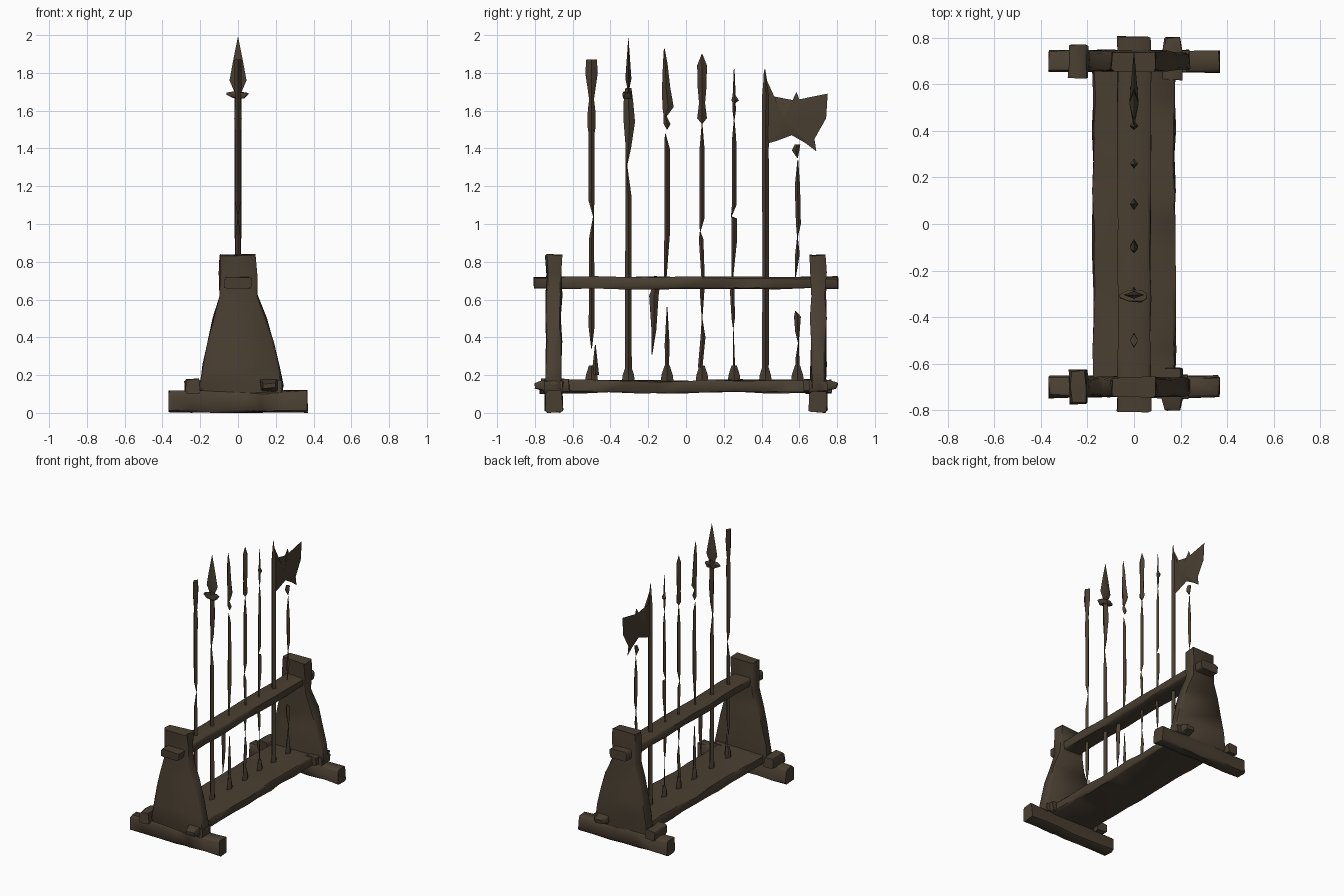
import bpy
import bmesh
import math
import random
from mathutils import Vector

random.seed(4)
if "Cube" in bpy.data.objects:
    bpy.data.objects.remove(bpy.data.objects["Cube"], do_unlink=True)

wood = bpy.data.materials.new("dark brown wood")
wood.use_nodes = True
brown = (0.068, 0.049, 0.031, 1)
wood.diffuse_color = brown
shader = wood.node_tree.nodes["Principled BSDF"]
shader.inputs["Base Color"].default_value = brown
shader.inputs["Roughness"].default_value = 0.9


def finish(name, bm):
    """Turn a bmesh into a shaded, coloured object."""
    bmesh.ops.recalc_face_normals(bm, faces=bm.faces)
    mesh = bpy.data.meshes.new(name)
    bm.to_mesh(mesh)
    bm.free()
    mesh.materials.append(wood)
    obj = bpy.data.objects.new(name, mesh)
    bpy.context.collection.objects.link(obj)
    bpy.ops.object.select_all(action="DESELECT")
    obj.select_set(True)
    bpy.context.view_layer.objects.active = obj
    bpy.ops.object.shade_smooth_by_angle(angle=math.radians(50))
    return obj


def skin(bm, rings):
    """Join rings of points into a closed tube."""
    loops = [[bm.verts.new(p) for p in ring] for ring in rings]
    count = len(loops[0])
    for low, high in zip(loops, loops[1:]):
        for i in range(count):
            j = (i + 1) % count
            bm.faces.new((low[i], low[j], high[j], high[i]))
    bm.faces.new(loops[0][::-1])
    bm.faces.new(loops[-1])


def worn_corners(a, b):
    """Outline of a rectangle with chipped corners."""
    c = min(a, b) * 0.25
    corner = [(a, b - c), (a - c, b)]
    half = corner + [(-x, y) for x, y in corner[::-1]]
    return half + [(-x, -y) for x, y in half]


def timber(name, axis, sections, wobble=0.005):
    """Rough timber; each section is (centre, half size, half size)."""
    rings = []
    for centre, a, b in sections:
        ring = []
        for u, v in worn_corners(a, b):
            offset = {"x": (0, u, v), "y": (u, 0, v), "z": (u, v, 0)}[axis]
            noise = Vector([random.uniform(-wobble, wobble) for _ in range(3)])
            ring.append(Vector(centre) + Vector(offset) + noise)
        rings.append(ring)
    bm = bmesh.new()
    skin(bm, rings)
    for v in bm.verts:
        v.co.z = max(v.co.z, 0)
    return finish(name, bm)


def beam(name, axis, centre, half, a, b, steps, wobble=0.005):
    """Straight timber split into a few uneven lengths."""
    direction = Vector([float(axis == k) for k in "xyz"])
    sections = []
    for i in range(steps + 1):
        t = 2 * i / steps - 1
        sections.append((Vector(centre) + direction * half * t, a, b))
    return timber(name, axis, sections, wobble)


# End frames: foot, tapered panel with square head, pegs and tenons
for side, word in ((-1, "front"), (1, "back")):
    y = 0.7 * side
    beam(word + "_foot", "x", (0, y, 0.06), 0.365, 0.046, 0.056, 6)
    panel = [(0.02, 0.1, 0.2), (0.02, 0.14, 0.22), (0.015, 0.25, 0.2),
             (0.012, 0.38, 0.175), (0.01, 0.5, 0.14), (0, 0.62, 0.1),
             (0, 0.74, 0.097), (0, 0.835, 0.097)]
    timber(word + "_panel", "z",
           [((x, y, z), w, 0.041) for x, z, w in panel], 0.006)
    beam(word + "_peg", "y", (-0.24, y, 0.14), 0.07, 0.038, 0.035, 2, 0.007)
    timber(word + "_tenon", "y",
           [((0.165, side * d, 0.145), w, h) for d, w, h in
            ((0.62, 0.04, 0.035), (0.74, 0.045, 0.032), (0.8, 0.03, 0.012))])
    beam(word + "_corner_wedge", "y", (0.2, y, 0.14), 0.05, 0.035, 0.03, 2)

# Long shelf and upper rail
beam("shelf", "y", (0, 0, 0.14), 0.68, 0.176, 0.033, 10, 0.006)
beam("upper_rail", "y", (0, 0, 0.688), 0.805, 0.07, 0.031, 10)


def weapon(name, y, *pieces):
    """Thin worn shaft; each piece lists (height, sideways shift, half width)."""
    cup = [(0.165, 0, 0.034), (0.2, 0, 0.03), (0.25, 0, 0.014)]
    bm = bmesh.new()
    for piece in (cup,) + pieces:
        rings = []
        for z, shift, w in piece:
            depth = min(w, 0.018)
            rings.append([(depth, y + shift, z), (0, y + shift + w, z),
                          (-depth, y + shift, z), (0, y + shift - w, z)])
        skin(bm, rings)
    return finish(name, bm)


TIP = 0.002

# Weapons from front to back
weapon("blunt_staff", -0.5,
       [(0.2, 0.02, 0.02), (0.36, 0.02, TIP)],
       [(0.34, 0, TIP), (0.45, 0, 0.015), (0.92, 0, 0.014), (1.04, 0.01, TIP),
        (1.12, 0, 0.015), (1.48, 0, 0.016), (1.52, 0, 0.022), (1.6, 0, 0.02),
        (1.66, 0, 0.013), (1.71, 0, 0.02), (1.8, 0, 0.033), (1.87, 0, 0.028)])
weapon("spear_shaft", -0.305,
       [(0.2, 0, 0.018), (1.15, 0, 0.016), (1.31, -0.01, 0.004),
        (1.4, 0, 0.014), (1.54, 0.005, 0.03), (1.64, 0, 0.026),
        (1.72, 0, 0.016)])
weapon("barbed_spear", -0.1,
       [(0.25, 0, 0.01), (0.36, 0, 0.013), (0.56, 0, TIP)],
       [(0.31, -0.08, TIP), (0.44, -0.07, 0.013), (0.62, -0.07, 0.025),
        (0.66, -0.06, 0.02)],
       [(0.7, -0.01, 0.006), (0.95, 0, 0.015), (1.4, 0, 0.014),
        (1.48, -0.01, TIP)],
       [(1.5, 0, TIP), (1.53, 0, 0.018), (1.57, -0.01, 0.008),
        (1.62, 0.005, 0.03), (1.72, -0.005, 0.022), (1.85, -0.01, 0.012),
        (1.93, -0.015, TIP)])
weapon("leaf_spear", 0.085,
       [(0.24, -0.01, 0.012), (0.4, 0.005, 0.013), (0.5, 0, TIP),
        (0.64, 0, 0.012), (0.72, 0.005, 0.009), (0.92, -0.005, 0.012),
        (0.96, -0.01, TIP), (1.03, 0, 0.013), (1.4, 0, 0.013),
        (1.53, 0, TIP), (1.56, 0, 0.026), (1.64, 0, 0.016),
        (1.72, 0, 0.023), (1.84, 0, 0.026), (1.9, 0, TIP)])
weapon("javelin", 0.255,
       [(0.22, 0, 0.006), (0.45, -0.005, TIP), (0.5, -0.005, 0.009),
        (0.64, -0.01, 0.012), (0.72, -0.01, 0.005), (0.9, 0, 0.014),
        (1.03, 0, 0.014), (1.04, -0.015, TIP), (1.1, 0, 0.012),
        (1.45, 0, 0.011), (1.55, 0, TIP), (1.6, 0, 0.009),
        (1.64, 0, 0.008), (1.655, 0.005, 0.02), (1.68, 0, 0.008),
        (1.82, 0, TIP)])
weapon("axe_shaft", 0.42,
       [(0.2, 0, 0.018), (0.8, 0.002, 0.017), (1.4, 0, 0.018),
        (1.68, 0.003, 0.02), (1.82, -0.003, TIP)])
weapon("broken_staff", 0.59,
       [(0.2, 0, 0.014), (0.29, 0, 0.01), (0.37, 0.005, TIP),
        (0.43, 0, 0.012), (0.51, 0, 0.018), (0.54, -0.01, TIP)],
       [(0.72, -0.01, TIP), (0.84, 0, 0.012), (0.93, 0, TIP),
        (1, 0.005, 0.013), (1.2, 0, 0.014), (1.34, 0.002, TIP)],
       [(1.35, 0, TIP), (1.39, -0.01, 0.02), (1.42, 0, 0.015)])


def blade(name, outline, centre, thickness):
    """Flat blade with a raised middle and sharp edge, outline in y and z."""
    bm = bmesh.new()
    edge = [bm.verts.new((0, *p)) for p in outline]
    for sign in (-1, 1):
        peak = bm.verts.new((sign * thickness, *centre))
        for i, v in enumerate(edge):
            bm.faces.new((edge[i - 1], v, peak))
    return finish(name, bm)


# Axe head with curved upper and lower edges
blade("axe_head",
      [(0.41, 1.8), (0.44, 1.68), (0.57, 1.655), (0.585, 1.7), (0.6, 1.66),
       (0.75, 1.69), (0.742, 1.56), (0.68, 1.45), (0.69, 1.385),
       (0.63, 1.43), (0.56, 1.47), (0.48, 1.44), (0.41, 1.42)],
      (0.52, 1.56), 0.02)

# Spear point faces the front, with a crossguard below it
tip = blade("spear_point",
            [(0, 1.995), (0.025, 1.87), (0.045, 1.76), (0.015, 1.69),
             (-0.015, 1.69), (-0.045, 1.76), (-0.025, 1.87)],
            (0, 1.77), 0.016)
tip.rotation_euler.z = math.pi / 2
tip.location.y = -0.305
timber("spear_crossguard", "x",
       [((x, -0.31, z), a, b) for x, z, a, b in
        ((-0.06, 1.69, 0.008, 0.005), (-0.025, 1.685, 0.025, 0.016),
         (0.03, 1.68, 0.025, 0.016), (0.055, 1.69, 0.008, 0.005))], 0.003)
